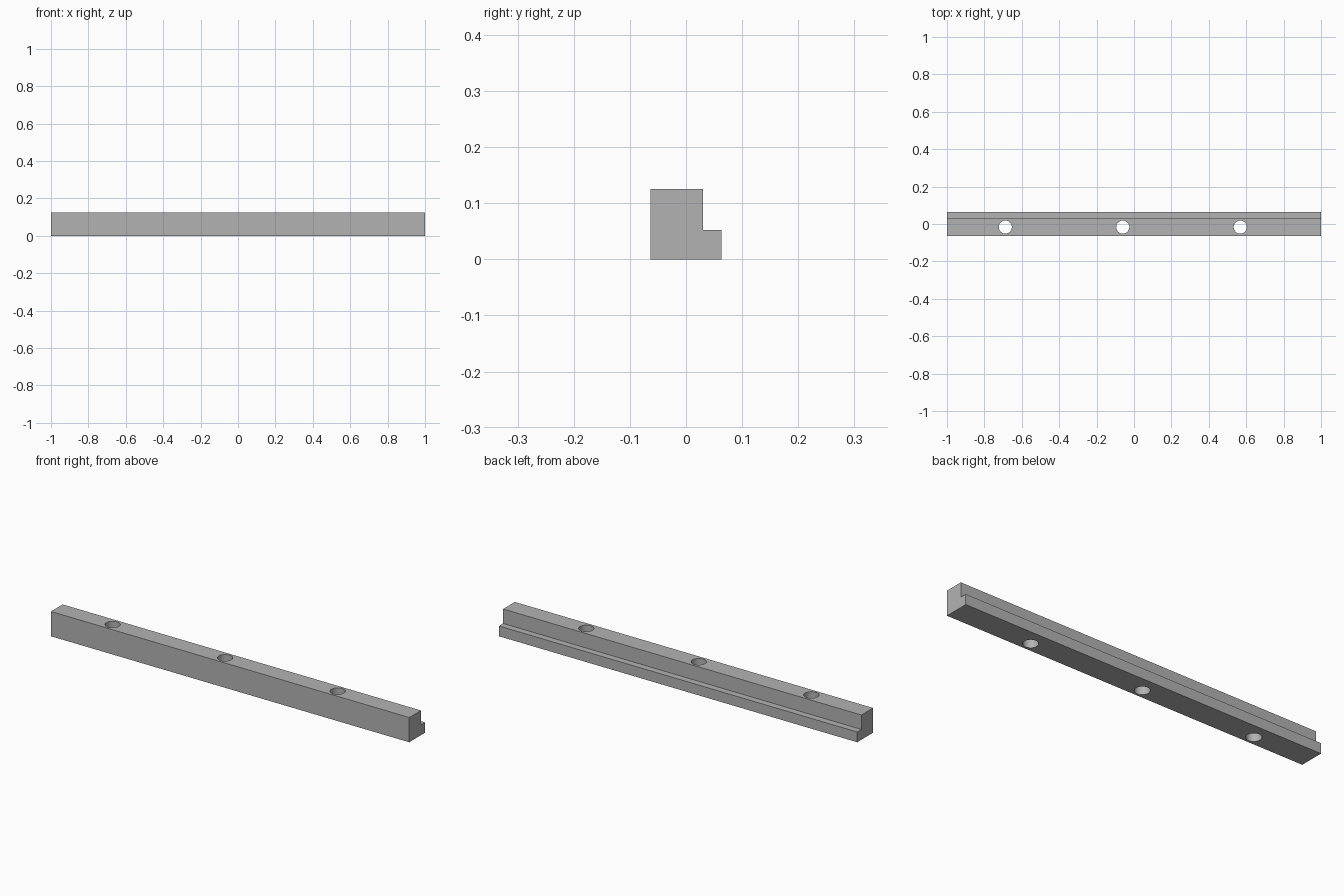
import bpy
import bmesh

if "Cube" in bpy.data.objects:
    bpy.data.objects.remove(bpy.data.objects["Cube"], do_unlink=True)

# Plain grey metal
GREY = (0.45, 0.45, 0.45, 1.0)
metal = bpy.data.materials.new("grey_metal")
metal.use_nodes = True
metal.diffuse_color = GREY
metal.node_tree.nodes["Principled BSDF"].inputs["Base Color"].default_value = GREY

HALF_LENGTH = 1.0
PROFILE = [(-0.063, 0), (0.063, 0), (0.063, 0.052),
           (0.03, 0.052), (0.03, 0.125), (-0.063, 0.125)]
HOLE_X = (-0.688, -0.06, 0.568)
HOLE_Y = -0.0165
HOLE_RADIUS = 0.035


def make_rail():
    """Extrude the stepped profile along x."""
    bm = bmesh.new()
    end = bm.faces.new([bm.verts.new((-HALF_LENGTH, y, z)) for y, z in PROFILE])
    extruded = bmesh.ops.extrude_face_region(bm, geom=[end])["geom"]
    moved = [v for v in extruded if isinstance(v, bmesh.types.BMVert)]
    bmesh.ops.translate(bm, verts=moved, vec=(2 * HALF_LENGTH, 0, 0))
    bmesh.ops.recalc_face_normals(bm, faces=bm.faces)
    mesh = bpy.data.meshes.new("stepped_rail")
    bm.to_mesh(mesh)
    bm.free()
    mesh.materials.append(metal)
    rail = bpy.data.objects.new("stepped_rail", mesh)
    bpy.context.collection.objects.link(rail)
    return rail


def drill(rail, x):
    """Cut one vertical through hole."""
    bpy.ops.mesh.primitive_cylinder_add(vertices=48, radius=HOLE_RADIUS, depth=0.3,
                                        location=(x, HOLE_Y, 0.06))
    cutter = bpy.context.object
    cutter.name = "hole_cutter"
    cutter.hide_render = True
    cutter.data.materials.append(metal)
    cut = rail.modifiers.new("hole", "BOOLEAN")
    cut.operation = "DIFFERENCE"
    cut.solver = "EXACT"
    cut.object = cutter
    select_only(rail)
    bpy.ops.object.modifier_apply(modifier=cut.name)
    bpy.data.objects.remove(cutter, do_unlink=True)


def select_only(obj):
    bpy.ops.object.select_all(action="DESELECT")
    obj.select_set(True)
    bpy.context.view_layer.objects.active = obj


# Rail with three bolt holes, offset towards one end
rail = make_rail()
for hole_x in HOLE_X:
    drill(rail, hole_x)
select_only(rail)
bpy.ops.object.shade_smooth_by_angle()
